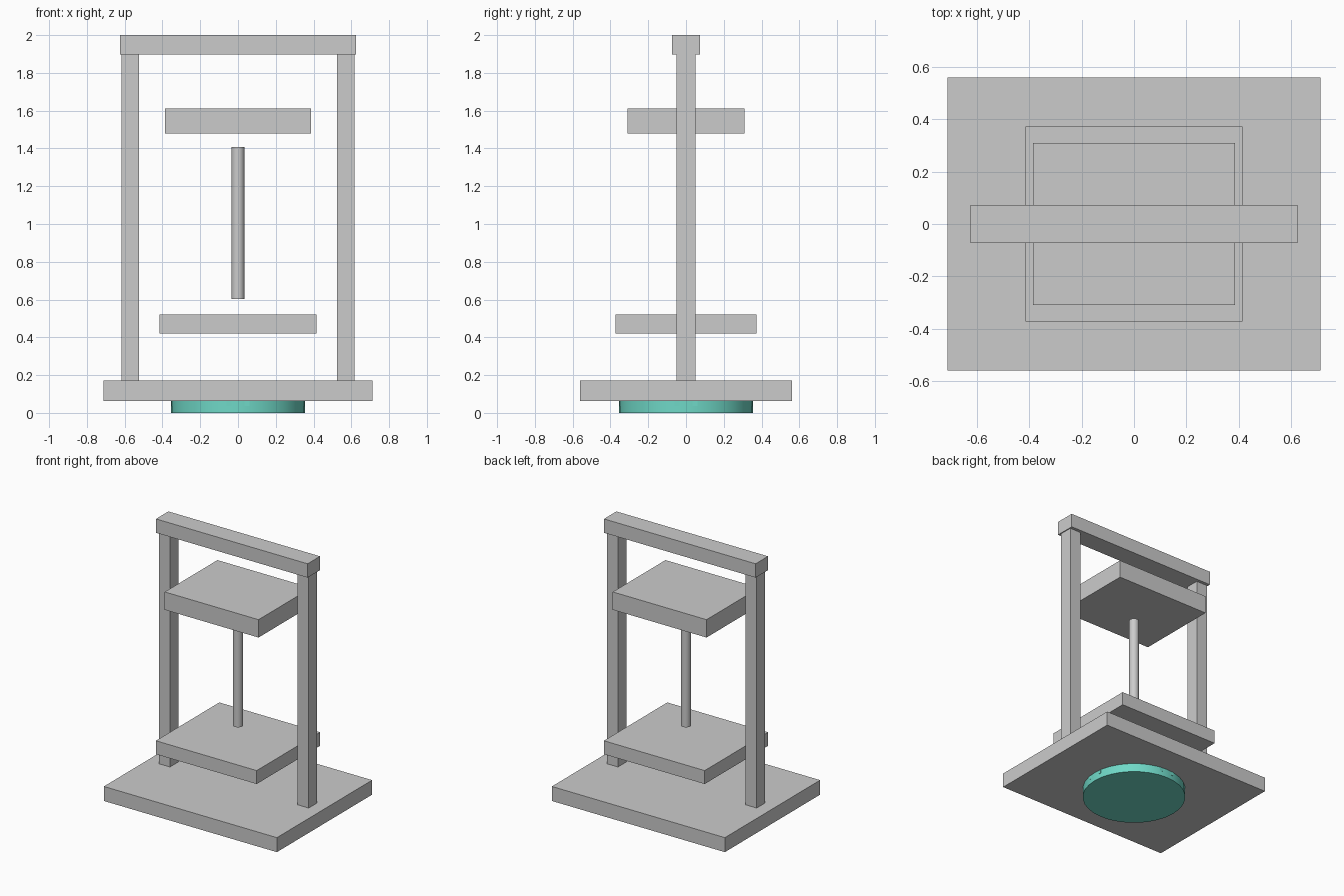
import bpy, math
from math import pi

if "Cube" in bpy.data.objects:
    bpy.data.objects.remove(bpy.data.objects["Cube"])


def box(name, x, y, z, mat=None):
    """Axis-aligned box from (min, max) ranges."""
    r = (x, y, z)
    bpy.ops.mesh.primitive_cube_add(size=1, location=[(a + b) / 2 for a, b in r])
    ob = bpy.context.object
    ob.name = name
    ob.scale = [b - a for a, b in r]
    bpy.ops.object.transform_apply(location=False, rotation=False, scale=True)
    if mat:
        ob.data.materials.append(mat)
    return ob


def cylinder(name, radius, z, sides, mat=None):
    bpy.ops.mesh.primitive_cylinder_add(vertices=sides, radius=radius, depth=z[1] - z[0],
                                        location=(0, 0, (z[0] + z[1]) / 2))
    ob = bpy.context.object
    ob.name = name
    bpy.ops.object.shade_smooth_by_angle(angle=math.radians(30))
    if mat:
        ob.data.materials.append(mat)
    return ob


teal = bpy.data.materials.new("teal")
teal.diffuse_color = (0.16, 0.69, 0.57, 1)
teal.use_nodes = True
teal.node_tree.nodes["Principled BSDF"].inputs["Base Color"].default_value = teal.diffuse_color

# Turntable foot with four small pads just breaking its rim
cylinder("foot_disc", 0.355, (0, 0.065), 32, teal)
for i in range(4):
    pad = box(f"rim_pad_{i + 1}", (0.25, 0.3515), (-0.06, 0.06), (0.037, 0.075), teal)
    a = i * pi / 2
    pad.location = (0.30075 * math.cos(a), 0.30075 * math.sin(a), 0.056)
    pad.rotation_euler.z = a

# Base plate and frame
box("base_plate", (-0.712, 0.712), (-0.56, 0.56), (0.064, 0.172))
for side, s in (("left", -1), ("right", 1)):
    box(f"{side}_post", sorted((s * 0.525, s * 0.617)), (-0.05, 0.05), (0.17, 1.9))
box("top_beam", (-0.624, 0.624), (-0.073, 0.073), (1.897, 2.0))

# Floating plates and the rod between them
box("lower_plate", (-0.415, 0.415), (-0.373, 0.373), (0.42, 0.52))
box("upper_plate", (-0.386, 0.386), (-0.31, 0.31), (1.478, 1.611))
cylinder("centre_rod", 0.034, (0.604, 1.408), 24)
